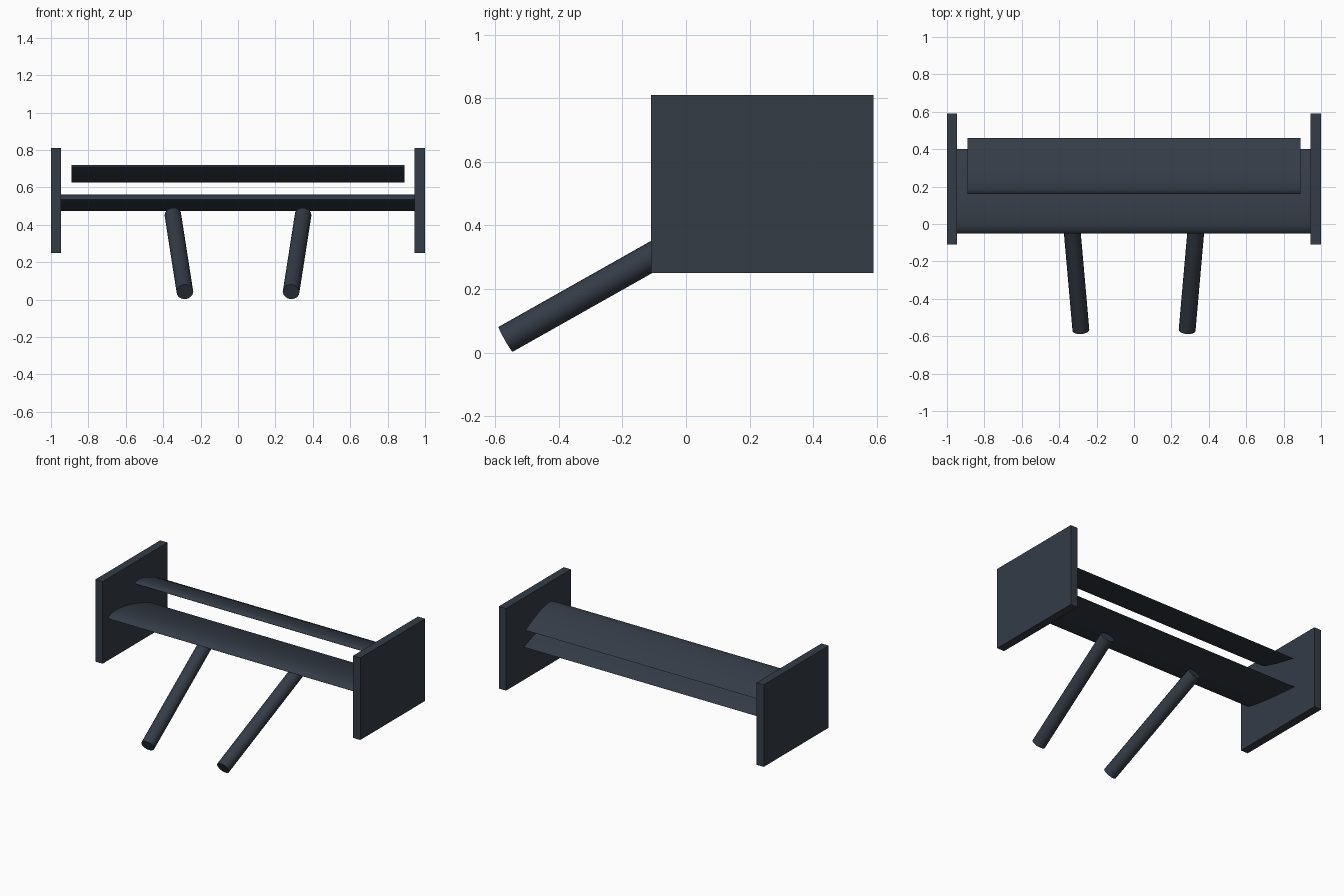
import bpy, math
from mathutils import Vector

if "Cube" in bpy.data.objects:
    bpy.data.objects.remove(bpy.data.objects["Cube"])

mat = bpy.data.materials.new("dark_carbon")
mat.diffuse_color = (0.035, 0.045, 0.062, 1)
mat.use_nodes = True
mat.node_tree.nodes["Principled BSDF"].inputs["Base Color"].default_value = mat.diffuse_color


def finish(ob, smooth=False):
    ob.data.materials.append(mat)
    if smooth:
        bpy.ops.object.select_all(action='DESELECT')
        ob.select_set(True)
        bpy.context.view_layer.objects.active = ob
        bpy.ops.object.shade_smooth_by_angle(angle=math.radians(35))


def foil(name, lead, trail, upper, lower, half, n=10):
    """Extrude a cambered aerofoil section along x; lead/trail are (y, z)."""
    a, b = Vector(lead), Vector(trail)
    chord = b - a
    normal = Vector((-chord.y, chord.x)).normalized()

    def bulge(t):  # blunt nose, sharp tail, peak scaled to 1
        return 2.598 * math.sqrt(t) * (1 - t)

    ts = [(i / n) ** 1.7 for i in range(n + 1)]
    section = [a + chord * t + normal * upper * bulge(t) for t in ts]
    section += [a + chord * t - normal * lower * bulge(t) for t in ts[-2:0:-1]]
    m = len(section)
    verts = [(x, p.x, p.y) for x in (-half, half) for p in section]
    faces = [(i, i + m, (i + 1) % m + m, (i + 1) % m) for i in range(m)]
    faces += [tuple(range(m)), tuple(range(2 * m - 1, m - 1, -1))]
    me = bpy.data.meshes.new(name)
    me.from_pydata(verts, [], [f[::-1] for f in faces])
    ob = bpy.data.objects.new(name, me)
    bpy.context.collection.objects.link(ob)
    finish(ob, True)


# Main wing and upper flap, both nose-up
foil("main_wing", (-0.05, 0.535), (0.40, 0.474), 0.042, 0.012, 0.95)
foil("upper_flap", (0.16, 0.708), (0.46, 0.627), 0.03, 0.008, 0.89)

for side, s in (("left", -1), ("right", 1)):
    # End plate
    bpy.ops.mesh.primitive_cube_add(size=1, location=(s * 0.9725, 0.24, 0.53))
    plate = bpy.context.object
    plate.name = side + "_end_plate"
    plate.scale = (0.055, 0.70, 0.56)
    finish(plate)

    # Slanted support strut
    low, high = Vector((s * 0.284, -0.567, 0.042)), Vector((s * 0.348, 0.16, 0.452))
    axis = high - low
    bpy.ops.mesh.primitive_cylinder_add(
        vertices=16, radius=0.045, depth=axis.length, location=(low + high) / 2,
        rotation=axis.to_track_quat('Z', 'Y').to_euler())
    strut = bpy.context.object
    strut.name = side + "_support_strut"
    finish(strut, True)
